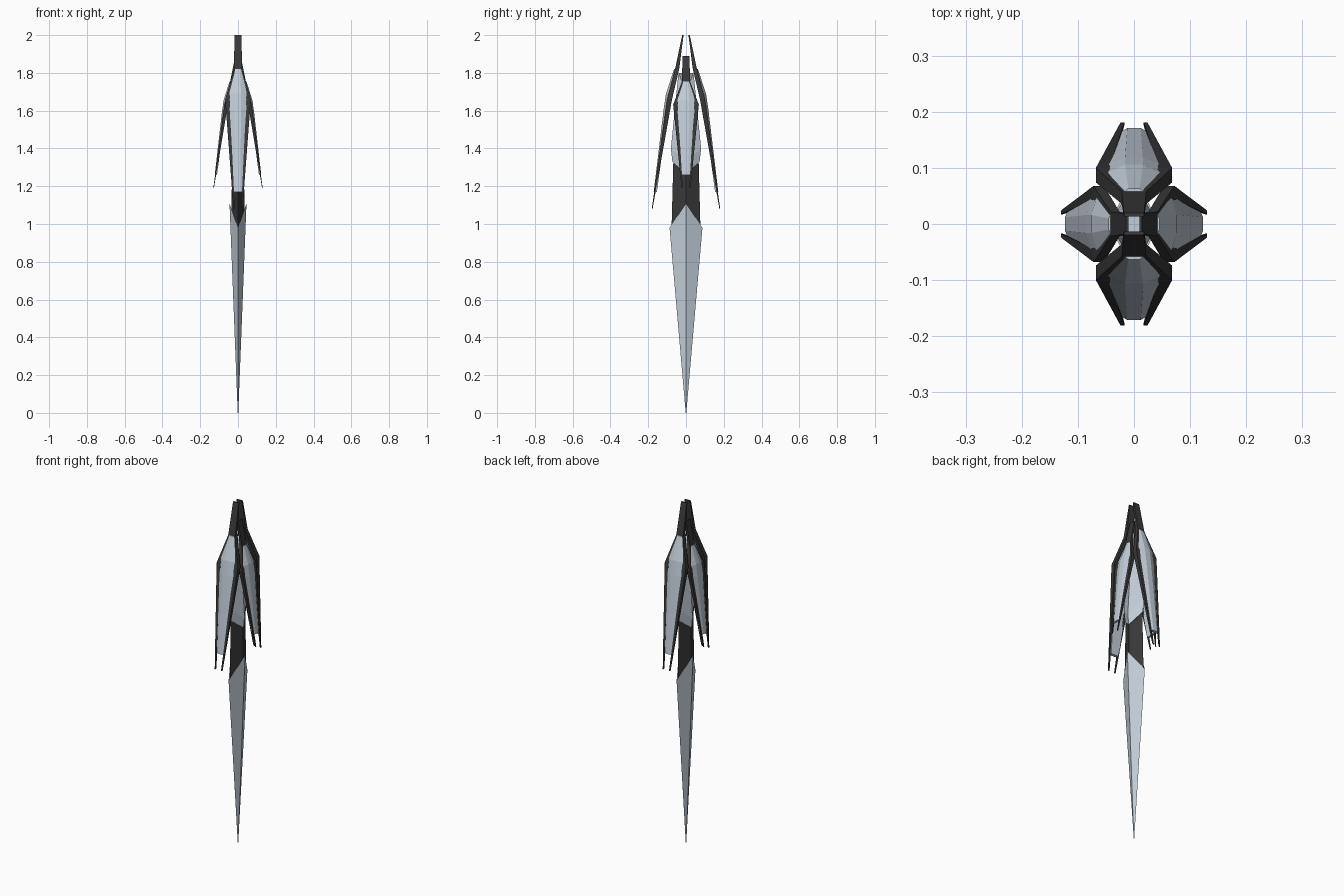
import bpy, bmesh
from mathutils import Matrix
from math import pi

if "Cube" in bpy.data.objects:
    bpy.data.objects.remove(bpy.data.objects["Cube"])


def material(name, rgb):
    m = bpy.data.materials.new(name)
    m.diffuse_color = (*rgb, 1)
    m.use_nodes = True
    m.node_tree.nodes["Principled BSDF"].inputs["Base Color"].default_value = m.diffuse_color
    return m


LIGHT = material("pale_steel", (0.55, 0.62, 0.69))
DARK = material("dark_metal", (0.04, 0.04, 0.04))


def loft(name, parts, mat):
    """Each part is a list of equal-length rings, skinned and capped."""
    bm = bmesh.new()
    for rings in parts:
        rows = [[bm.verts.new(p) for p in r] for r in rings]
        n = len(rows[0])
        for a, b in zip(rows, rows[1:]):
            for i in range(n):
                j = (i + 1) % n
                bm.faces.new((a[i], a[j], b[j], b[i]))
        bm.faces.new(rows[0])
        bm.faces.new(rows[-1])
    bmesh.ops.remove_doubles(bm, verts=bm.verts, dist=1e-5)
    bmesh.ops.recalc_face_normals(bm, faces=bm.faces)
    me = bpy.data.meshes.new(name)
    bm.to_mesh(me)
    bm.free()
    me.materials.append(mat)
    ob = bpy.data.objects.new(name, me)
    bpy.context.collection.objects.link(ob)
    return ob


def diamond(x, zx, y, zy):
    """Four-point section; side and front corners may sit at different heights."""
    return [(x, 0, zx), (0, y, zy), (-x, 0, zx), (0, -y, zy)]


# Central shaft: blade, grip and upper core
loft("blade", [[diamond(.0015, 0, .0015, 0), diamond(.045, 1.11, .087, .98)]], LIGHT)
loft("grip", [[diamond(.034, 1.0, .077, .96), diamond(.032, 1.40, .064, 1.45)]], DARK)
loft("upper_core", [[diamond(.036, 1.27, .072, 1.33), diamond(.042, 1.33, .08, 1.40),
                     diamond(.02, 1.70, .04, 1.80)]], LIGHT)

# Petal profiles, radial distance along -y
FRAME = [  # outer half width, inner half width, outer depth, inner depth, height
    (.018, 0, .020, .013, 2.00), (.022, 0, .058, .036, 1.82),
    (.068, .044, .100, .074, 1.66), (.024, .017, .181, .177, 1.08)]
SHELL = [  # centre half width, edge half width, centre depth, edge depth, height
    (.010, .018, .063, .056, 1.82), (.016, .051, .106, .090, 1.69),
    (.016, .052, .118, .104, 1.61), (.012, .024, .171, .164, 1.17)]


def petal(label, angle, radial, top, length):
    def pt(u, d, z):
        return (u, -d * radial, top + (z - 2) * length)

    rails = [[[pt(s * uo, do, z), pt(s * ui, do, z), pt(s * ui, di, z), pt(s * uo, di, z)]
              for uo, ui, do, di, z in FRAME] for s in (-1, 1)]
    shell = [[pt(-e, de, z), pt(-c, dc, z), pt(c, dc, z), pt(e, de, z),
              pt(e, de - .01, z), pt(-e, de - .01, z)] for c, e, dc, de, z in SHELL]
    for ob in (loft(label + "_petal_frame", rails, DARK),
               loft(label + "_petal_shell", [shell], LIGHT)):
        ob.data.transform(Matrix.Rotation(angle, 4, 'Z'))


# Long petals front and back, short ones left and right
petal("front", 0, 1, 2.0, 1)
petal("back", pi, 1, 2.0, 1)
petal("right", pi / 2, .72, 1.89, .76)
petal("left", -pi / 2, .72, 1.89, .76)
